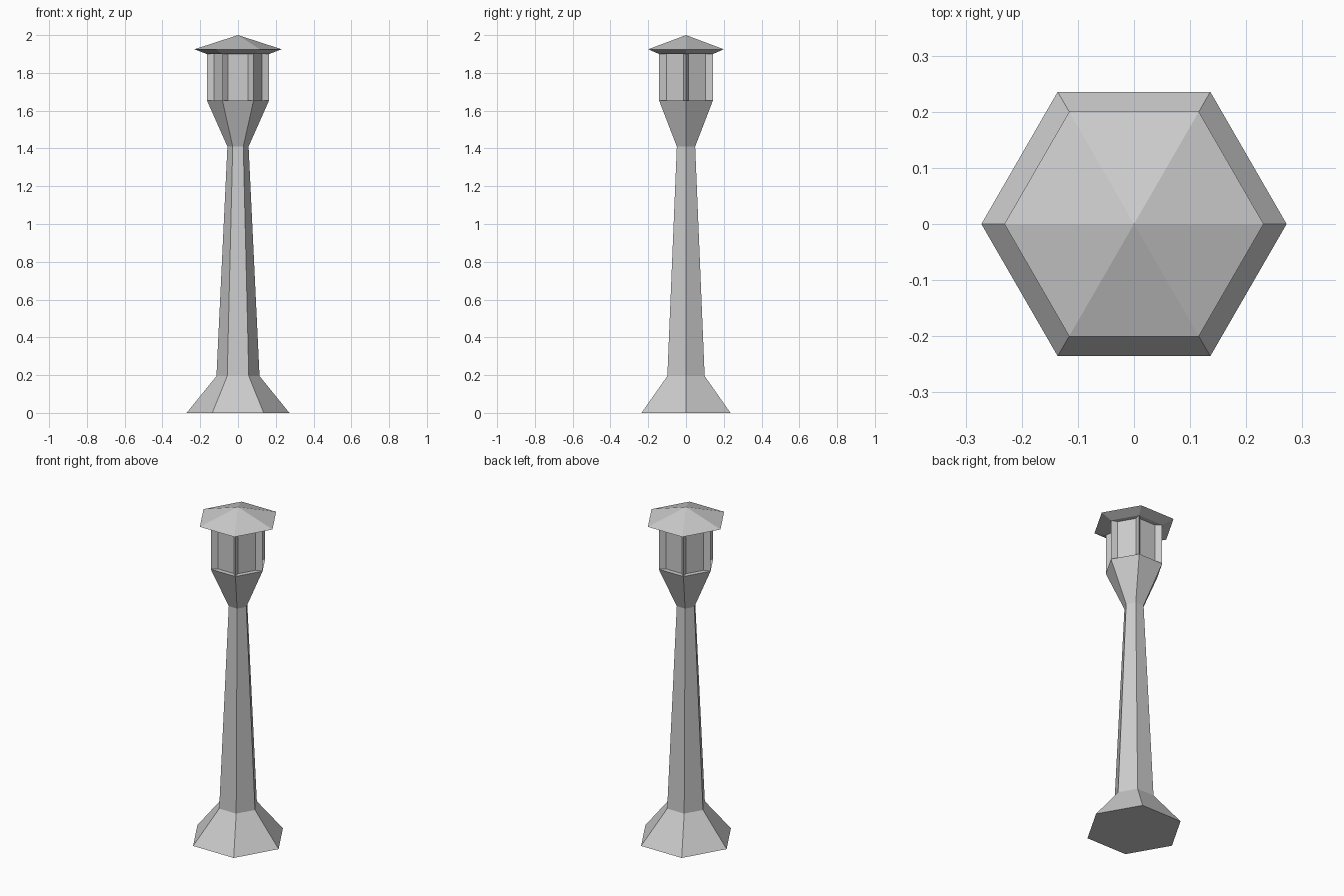
import bpy, bmesh, math
from mathutils import Matrix, Vector

cube = bpy.data.objects.get("Cube")
if cube:
    bpy.data.objects.remove(cube, do_unlink=True)

grey = bpy.data.materials.new("plain grey")
grey.use_nodes = True
colour = (0.6, 0.6, 0.6, 1)
grey.diffuse_color = colour
grey.node_tree.nodes["Principled BSDF"].inputs["Base Color"].default_value = colour


def hexagon(radius):
    return [Vector((radius * math.cos(i * math.pi / 3),
                    radius * math.sin(i * math.pi / 3), 0)) for i in range(6)]


def finned_hexagon(tip, panel_distance, panel_half):
    """Recessed flat panels between pointed corner ribs."""
    outline = []
    for i, corner in enumerate(hexagon(tip)):
        turn = Matrix.Rotation((i + 0.5) * math.pi / 3, 3, 'Z')
        outline += [corner,
                    turn @ Vector((panel_distance, -panel_half, 0)),
                    turn @ Vector((panel_distance, panel_half, 0))]
    return outline


def loft(name, sections, apex=None):
    """Skin (outline, height) sections and close both ends."""
    bm = bmesh.new()
    rings = [[bm.verts.new((p.x, p.y, z)) for p in outline] for outline, z in sections]
    n = len(rings[0])
    for low, high in zip(rings, rings[1:]):
        for i in range(n):
            j = (i + 1) % n
            bm.faces.new((low[i], low[j], high[j], high[i]))
    bm.faces.new(rings[0][::-1])
    if apex is None:
        bm.faces.new(rings[-1])
    else:
        top = bm.verts.new((0, 0, apex))
        for i in range(n):
            bm.faces.new((rings[-1][i], rings[-1][(i + 1) % n], top))
    bmesh.ops.recalc_face_normals(bm, faces=bm.faces)
    mesh = bpy.data.meshes.new(name)
    bm.to_mesh(mesh)
    bm.free()
    mesh.materials.append(grey)
    obj = bpy.data.objects.new(name, mesh)
    bpy.context.collection.objects.link(obj)
    return obj


# Flared foot, tapering shaft and lantern cup in one skin
loft("post", [(hexagon(r), z) for r, z in
              ((0.272, 0), (0.114, 0.195), (0.056, 1.41), (0.165, 1.655))])

# Lantern with corner ribs and recessed panels
ribbed = finned_hexagon(0.165, 0.116, 0.053)
loft("lantern", [(ribbed, 1.655), (ribbed, 1.9)])

# Hexagonal roof with sloped underside
loft("roof", [(hexagon(0.165), 1.9), (hexagon(0.231), 1.925)], apex=2.0)
